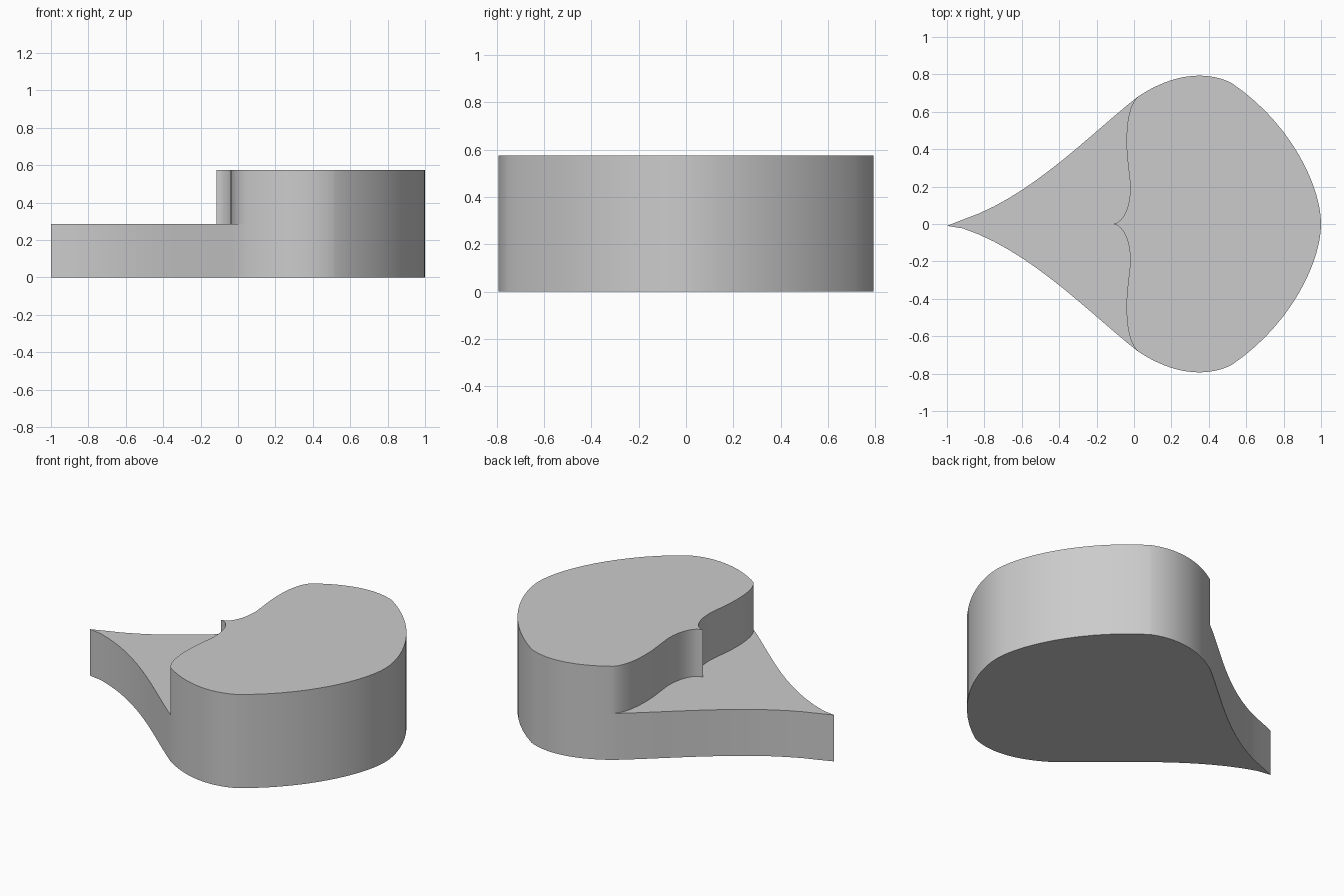
import bpy
import bmesh
import math
from mathutils import Vector

cube = bpy.data.objects.get("Cube")
if cube:
    bpy.data.objects.remove(cube, do_unlink=True)

STEP, TOP = 0.285, 0.575

grey = bpy.data.materials.new("plain grey")
grey.use_nodes = True
grey.diffuse_color = (0.6, 0.6, 0.6, 1)
grey.node_tree.nodes["Principled BSDF"].inputs["Base Color"].default_value = (0.6, 0.6, 0.6, 1)


def curve(points, steps=14):
    """Chain of cubic curves: end, handle, handle, end, handle, handle, end..."""
    pts = [Vector(p) for p in points]
    path = [pts[0]]
    for a, b, c, d in zip(pts[0::3], pts[1::3], pts[2::3], pts[3::3]):
        for i in range(1, steps + 1):
            t = i / steps
            s = 1 - t
            path.append(a * s**3 + b * 3 * s * s * t + c * 3 * s * t * t + d * t**3)
    return path


def mirrored(half):
    """Close a half outline whose first and last points lie on the centre line."""
    return half + [Vector((p.x, -p.y)) for p in reversed(half[1:-1])]


def slab(name, outline, bottom, top):
    bm = bmesh.new()
    face = bm.faces.new([bm.verts.new((p.x, p.y, bottom)) for p in outline])
    rise = bmesh.ops.extrude_face_region(bm, geom=[face], use_keep_orig=True)
    moved = [g for g in rise["geom"] if isinstance(g, bmesh.types.BMVert)]
    bmesh.ops.translate(bm, verts=moved, vec=(0, 0, top - bottom))
    bmesh.ops.recalc_face_normals(bm, faces=bm.faces)
    mesh = bpy.data.meshes.new(name)
    bm.to_mesh(mesh)
    bm.free()
    mesh.materials.append(grey)
    obj = bpy.data.objects.new(name, mesh)
    bpy.context.collection.objects.link(obj)
    bpy.ops.object.select_all(action="DESELECT")
    obj.select_set(True)
    bpy.context.view_layer.objects.active = obj
    bpy.ops.object.shade_smooth_by_angle(angle=math.radians(30))
    return obj


# Half profiles: tapering tail, rounded body, and the curved step between them
tail = curve([(-1, 0), (-.6, .09), (-.25, .47), (.02, .68)])
body = curve([(.02, .68), (.14, .76), (.25, .793), (.35, .793),
              (.42, .793), (.48, .775), (.52, .755),
              (.84, .54), (1, .2), (1, 0)])
step = curve([(-.115, 0), (-.06, .005), (-.02, .08), (-.02, .2),
              (-.025, .28), (-.04, .35), (-.04, .44),
              (-.04, .53), (-.03, .63), (.02, .68)])

# Full teardrop base, with its tip very slightly off centre
base_outline = mirrored(tail + body[1:])
base_outline[0] = Vector((-1, -.01))
slab("teardrop_base", base_outline, 0, STEP)

# Raised block over the rounded end
slab("raised_block", mirrored(step + body[1:]), STEP, TOP)
